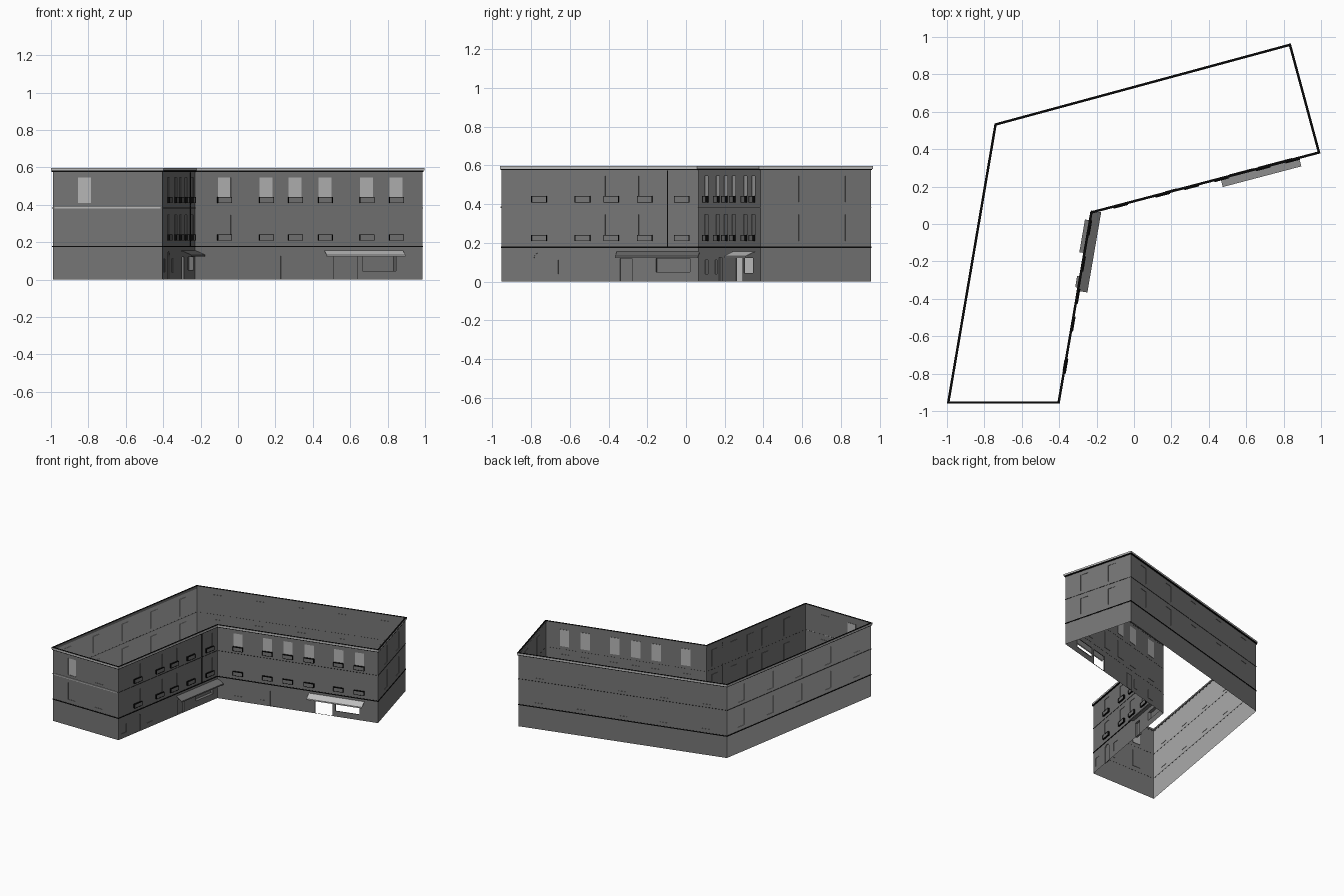
import bpy, bmesh, math
from mathutils import Vector

if "Cube" in bpy.data.objects:
    bpy.data.objects.remove(bpy.data.objects["Cube"])


def colour(name, v):
    m = bpy.data.materials.new(name)
    m.diffuse_color = (v, v, v, 1)
    m.use_nodes = True
    m.node_tree.nodes["Principled BSDF"].inputs["Base Color"].default_value = m.diffuse_color
    return m


WALL = colour("wall grey", 0.18)
PANE = colour("light grey", 0.47)
DARK = colour("black trim", 0.002)
LIGHT = colour("pale stone", 0.5)
AWN = colour("pale awning", 0.52)
AWN2 = colour("grey awning", 0.16)

# Footprint corners, counter-clockwise
A, B, C, D, E, F = [Vector(p) for p in (
    (-.99, -.952), (-.405, -.952), (-.23, .064), (.986, .384), (.832, .955), (-.738, .53))]
LOOP = [A, B, C, D, E, F]
TOP = 0.582
FLOORS = ((.21, .345), (.41, .545))


def finish(name, bm, mats):
    me = bpy.data.meshes.new(name)
    bm.to_mesh(me)
    bm.free()
    for m in mats:
        me.materials.append(m)
    ob = bpy.data.objects.new(name, me)
    bpy.context.collection.objects.link(ob)
    return ob


class Frame:
    """Local wall coordinates: u along, n outward, z up."""

    def __init__(self, p, q):
        self.p, self.q = p, q
        self.len = (q - p).length
        self.d = (q - p) / self.len
        self.n = Vector((self.d.y, -self.d.x))

    def at(self, u, n, z):
        v = self.p + self.d * u + self.n * n
        return Vector((v.x, v.y, z))

    def u(self, value, axis):
        return (value - self.p[axis]) / self.d[axis]


def quad(bm, pts, mat=0):
    f = bm.faces.new([bm.verts.new(p) for p in pts])
    f.material_index = mat
    return f


def box(bm, fr, u0, u1, n0, n1, z0, z1, mat=0):
    v = [bm.verts.new(fr.at(u, n, z)) for z in (z0, z1)
         for u, n in ((u0, n0), (u0, n1), (u1, n1), (u1, n0))]
    for idx in ((3, 2, 1, 0), (4, 5, 6, 7), (0, 1, 5, 4), (1, 2, 6, 5), (2, 3, 7, 6), (3, 0, 4, 7)):
        bm.faces.new([v[i] for i in idx]).material_index = mat


def wall(name, fr, openings, base=WALL):
    """Sheet wall cut by openings (u0, u1, z0, z1, depth, pane, arched)."""
    bm = bmesh.new()
    us = sorted({0, fr.len, *[o[0] for o in openings], *[o[1] for o in openings]})
    zs = sorted({0, TOP, *[o[2] for o in openings], *[o[3] for o in openings]})
    for a, b in zip(us, us[1:]):
        for c, d in zip(zs, zs[1:]):
            mu, mz = (a + b) / 2, (c + d) / 2
            if not any(o[0] < mu < o[1] and o[2] < mz < o[3] for o in openings):
                quad(bm, [fr.at(a, 0, c), fr.at(b, 0, c), fr.at(b, 0, d), fr.at(a, 0, d)])
    for a, b, c, d, dep, pane, arched in openings:
        path = [(a, c), (a, d), (b, d), (b, c)]
        if arched:
            r, mid = (b - a) / 2, (a + b) / 2
            arc = [(mid - r * math.cos(t * math.pi / 10), d - r + r * math.sin(t * math.pi / 10))
                   for t in range(11)]
            path = [(a, c)] + arc + [(b, c)]
            quad(bm, [fr.at(u, 0, z) for u, z in [(a, d)] + arc[5::-1]])
            quad(bm, [fr.at(u, 0, z) for u, z in [(b, d)] + arc[:4:-1]])
        for s, e in zip(path, path[1:] + path[:1]):      # reveals
            quad(bm, [fr.at(s[0], 0, s[1]), fr.at(e[0], 0, e[1]),
                      fr.at(e[0], -dep, e[1]), fr.at(s[0], -dep, s[1])])
        if pane is not None:
            quad(bm, [fr.at(u, -dep, z) for u, z in path[::-1]], pane)
    return finish(name, bm, [base, PANE])


def windows(fr, axis, centres, width, low=0, high=0):
    out = []
    for c in centres:
        u = fr.u(c, axis)
        h = width / 2 / abs(fr.d[axis])
        for (z0, z1), pane in zip(FLOORS, (low, high)):
            out.append((u - h, u + h, z0, z1, .003, pane, False))
    return out


def opening(fr, axis, lo, hi, z0, z1, depth, pane=0, arched=False):
    return (fr.u(lo, axis), fr.u(hi, axis), z0, z1, depth, pane, arched)


AB, BC, CD, DE, EF, FA = [Frame(LOOP[i], LOOP[(i + 1) % 6]) for i in range(6)]
cd_x = (-.073, .15, .305, .465, .688, .845)
bc_y = (-.758, -.533, -.385, -.212, -.02)

# Walls
ab = windows(AB, 0, (-.82,), .07, 0, 1) + windows(AB, 0, (-.58,), .07)
wall("end_wall_front", AB, ab)

bc = windows(BC, 1, bc_y, .065) + [
    opening(BC, 1, -.785, -.725, 0, .15, .006, 0, True),
    opening(BC, 1, -.92, -.87, .04, .11, .003),
    opening(BC, 1, -.66, -.60, .04, .11, .003),
    opening(BC, 1, -.34, -.28, 0, .12, .015),
    opening(BC, 1, -.155, .02, .05, .12, .025)]
wall("courtyard_wall_left", BC, bc)

cd = windows(CD, 0, cd_x, .07, 0, 1) + [
    opening(CD, 0, -.10, -.04, .04, .11, .003),
    opening(CD, 0, .095, .135, .04, .11, .003),
    opening(CD, 0, .17, .23, 0, .125, .006),
    opening(CD, 0, .51, .64, 0, .122, .006, None),
    opening(CD, 0, .665, .845, .045, .122, .006, None)]
wall("courtyard_wall_right", CD, cd)

wall("end_wall_right", DE, windows(DE, 1, (.55, .79), .065))
fr5 = (.1, .3, .5, .7, .9)
wall("back_wall", EF, windows(EF, 0, [E.x + (F.x - E.x) * t for t in fr5], .065))
wall("left_wall", FA, windows(FA, 1, [F.y + (A.y - F.y) * t for t in fr5], .065), PANE)


# Mouldings that follow the footprint
def offset(dist):
    pts = []
    for i in range(6):
        a, b, c = LOOP[i - 1], LOOP[i], LOOP[(i + 1) % 6]
        n1, n2 = Frame(a, b).n, Frame(b, c).n
        pts.append(b + (n1 + n2) * dist / (1 + n1.dot(n2)))
    return pts


def ring(name, z0, z1, out, inn, mats, outer=0, inner=0):
    """Band round the building, with its own outer and inner face colours."""
    bm = bmesh.new()
    po, pi = offset(out), offset(-inn)
    for i in range(6):
        j = (i + 1) % 6
        o0, o1, i0, i1 = po[i], po[j], pi[i], pi[j]
        quad(bm, [(*o0, z0), (*o1, z0), (*o1, z1), (*o0, z1)], outer)
        quad(bm, [(*o0, z1), (*o1, z1), (*i1, z1), (*i0, z1)])
        quad(bm, [(*i1, z0), (*i0, z0), (*i0, z1), (*i1, z1)], inner)
        quad(bm, [(*i0, z0), (*i1, z0), (*o1, z0), (*o0, z0)])
    bmesh.ops.remove_doubles(bm, verts=bm.verts, dist=1e-5)
    return finish(name, bm, mats)


ring("cornice", .582, .597, .009, .004, [DARK, LIGHT, WALL], 1, 2)
ring("cornice_underside", .575, .582, .005, .001, [DARK, WALL], 0, 1)
ring("upper_string_course", .381, .386, .003, .001, [DARK, WALL], 1, 1)
ring("lower_string_course", .173, .180, .003, .001, [DARK, WALL], 0, 1)
bm = bmesh.new()
box(bm, AB, .01, AB.len - .01, 0, .006, .379, .388)
finish("pale_end_band", bm, [LIGHT])


# Window boxes with thin dark rails
def window_boxes(name, fr, axis, centres):
    bm = bmesh.new()
    for c in centres:
        u = fr.u(c, axis)
        for z, _ in FLOORS:
            box(bm, fr, u - .037, u + .037, .0005, .012, z, z + .028)
            box(bm, fr, u - .040, u + .040, .0005, .014, z + .028, z + .031, 1)
            box(bm, fr, u - .040, u + .040, .0005, .014, z - .002, z, 1)
            for s in (-1, 1):
                e = u + s * .0385
                box(bm, fr, e - .0015, e + .0015, .0005, .014, z, z + .028, 1)
    finish(name, bm, [WALL, DARK])


window_boxes("window_boxes_left", BC, 1, bc_y)
window_boxes("window_boxes_right", CD, 0, cd_x)

# Downpipe
bm = bmesh.new()
u = BC.u(-.095, 1)
box(bm, BC, u - .002, u + .002, 0, .006, .18, .573)
finish("downpipe", bm, [DARK])


# Sloping awnings with a short front drop
def awning(name, fr, u0, u1, depth, mat):
    bm = bmesh.new()
    prof = [(0, .156), (depth, .132), (depth, .122), (depth - .003, .122), (depth - .003, .129), (0, .152)]
    ends = [[bm.verts.new(fr.at(u, n, z)) for n, z in prof] for u in (u0, u1)]
    for i in range(6):
        j = (i + 1) % 6
        bm.faces.new([ends[0][i], ends[0][j], ends[1][j], ends[1][i]])
    bm.faces.new(ends[0][::-1])
    bm.faces.new(ends[1])
    bmesh.ops.recalc_face_normals(bm, faces=bm.faces)
    finish(name, bm, [mat])


awning("awning_right", CD, CD.u(.462, 0), CD.u(.882, 0), .05, AWN)
awning("awning_left", BC, BC.u(-.357, 1), BC.len + .008, .054, AWN2)
